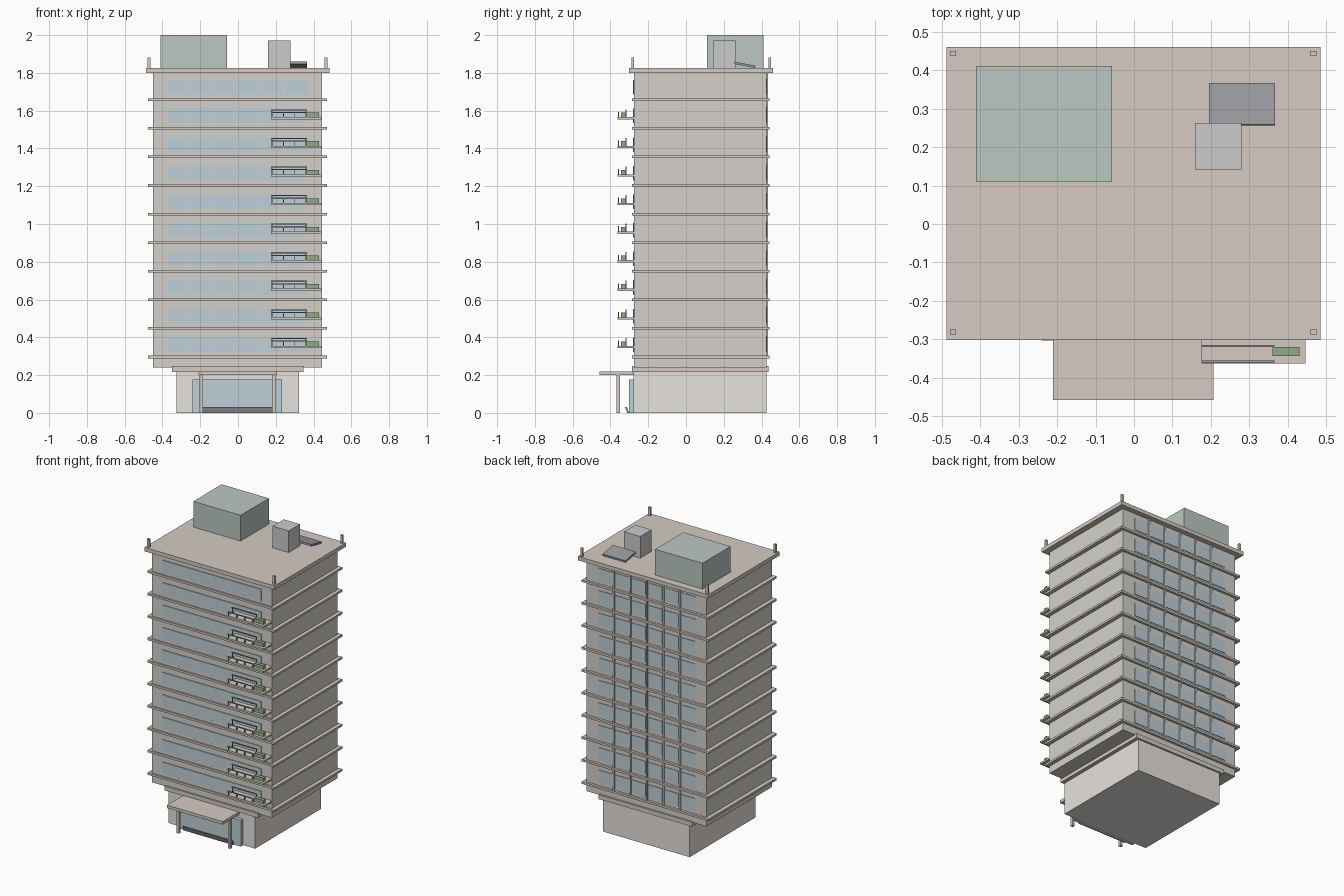
import bpy, bmesh
from mathutils import Matrix

if "Cube" in bpy.data.objects:
    bpy.data.objects.remove(bpy.data.objects["Cube"])


def material(name, rgb):
    m = bpy.data.materials.new(name)
    m.diffuse_color = (*rgb, 1)
    m.use_nodes = True
    m.node_tree.nodes["Principled BSDF"].inputs["Base Color"].default_value = m.diffuse_color
    return m


WALL = material("wall", (0.66, 0.64, 0.60))
BASE = material("base_stone", (0.80, 0.76, 0.72))
SLAB = material("slab_stone", (0.66, 0.60, 0.54))
GLASS = material("glass", (0.52, 0.63, 0.69))
GREEN = material("roof_room_green", (0.50, 0.58, 0.54))
PLANT = material("planting", (0.28, 0.42, 0.24))
GREY = material("light_grey", (0.68, 0.68, 0.68))
DARK = material("dark_metal", (0.32, 0.32, 0.35))


def parts(name, mat, boxes):
    """One object from axis boxes (x0, x1, y0, y1, z0, z1)."""
    bm = bmesh.new()
    for x0, x1, y0, y1, z0, z1 in boxes:
        bmesh.ops.create_cube(bm, size=1, matrix=Matrix.Translation(
            ((x0 + x1) / 2, (y0 + y1) / 2, (z0 + z1) / 2))
            @ Matrix.Diagonal((x1 - x0, y1 - y0, z1 - z0, 1)))
    me = bpy.data.meshes.new(name)
    bm.to_mesh(me)
    bm.free()
    ob = bpy.data.objects.new(name, me)
    bpy.context.collection.objects.link(ob)
    me.materials.append(mat)
    return ob


def side_profile(name, mat, x0, x1, pts):
    """Extrude a (y, z) profile from x0 to x1."""
    bm = bmesh.new()
    f = bm.faces.new([bm.verts.new((x0, y, z)) for y, z in pts])
    ext = bmesh.ops.extrude_face_region(bm, geom=[f])
    verts = [v for v in ext["geom"] if isinstance(v, bmesh.types.BMVert)]
    bmesh.ops.translate(bm, verts=verts, vec=(x1 - x0, 0, 0))
    bmesh.ops.recalc_face_normals(bm, faces=bm.faces)
    me = bpy.data.meshes.new(name)
    bm.to_mesh(me)
    bm.free()
    ob = bpy.data.objects.new(name, me)
    bpy.context.collection.objects.link(ob)
    me.materials.append(mat)


levels = [0.296 + 0.1513 * i for i in range(10)]

# Main masses
parts("ground_floor", BASE, [(-0.325, 0.322, -0.277, 0.425, 0, 0.217)])
parts("ground_floor_cap", SLAB, [(-0.35, 0.347, -0.285, 0.437, 0.217, 0.247)])
parts("tower", WALL, [(-0.45, 0.445, -0.274, 0.425, 0.24, 1.80)])
parts("floor_slabs", SLAB,
      [(-0.477, 0.47, -0.285, 0.441, z - 0.007, z + 0.007) for z in levels])
parts("roof_slab", SLAB, [(-0.487, 0.485, -0.302, 0.46, 1.80, 1.826)])

# Front glazing strips with slim mullions
parts("front_windows", GLASS,
      [(-0.37, 0.368, -0.279, -0.27, z + 0.027, z + 0.104) for z in levels])
parts("front_mullions", WALL,
      [(x - 0.003, x + 0.003, -0.281, -0.27, z + 0.027, z + 0.104)
       for z in levels for x in [-0.37 + 0.123 * k for k in range(1, 6)]])

# Six separate windows per floor at the back
parts("back_windows", GLASS,
      [(-0.37 + 0.124 * k, -0.268 + 0.124 * k, 0.42, 0.429, z + 0.027, z + 0.112)
       for z in levels for k in range(6)])
parts("back_fins", WALL,
      [(-0.262 + 0.124 * k, -0.252 + 0.124 * k, 0.42, 0.434, 0.30, 1.80)
       for k in range(5)])

# Balconies with rails, posts and planters
low = [z + 0.047 for z in levels[:9]]
parts("balcony_floors", SLAB,
      [(0.175, 0.445, -0.362, -0.27, z, z + 0.012) for z in low])
rails = []
for z in low:
    rails.append((0.175, 0.365, -0.361, -0.355, z + 0.034, z + 0.040))
    rails.append((0.175, 0.365, -0.320, -0.314, z + 0.048, z + 0.054))
    rails += [(x, x + 0.005, -0.360, -0.355, z + 0.01, z + 0.036)
              for x in (0.178, 0.238, 0.298, 0.358)]
    rails += [(x, x + 0.005, -0.319, -0.314, z + 0.01, z + 0.050)
              for x in (0.178, 0.358)]
parts("balcony_rails", DARK, rails)
parts("balcony_planters", PLANT,
      [(0.36, 0.43, -0.343, -0.32, z + 0.012, z + 0.036) for z in low])

# Entrance
parts("entrance_glass", GLASS, [(-0.24, 0.233, -0.303, -0.27, 0, 0.177)])
parts("entrance_canopy", SLAB, [(-0.21, 0.206, -0.457, -0.275, 0.20, 0.22)])
parts("canopy_columns", SLAB,
      [(x - 0.009, x + 0.009, -0.367, -0.349, 0, 0.203) for x in (-0.194, 0.190)])
side_profile("entrance_ramp", DARK, -0.19, 0.182,
             [(-0.322, 0.03), (-0.313, 0.03), (-0.302, 0.0), (-0.311, 0.0)])

# Rooftop
parts("roof_room", GREEN, [(-0.41, -0.057, 0.11, 0.41, 1.826, 2.0)])
parts("roof_unit", GREY, [(0.158, 0.279, 0.142, 0.262, 1.826, 1.972)])
side_profile("roof_panel", DARK, 0.195, 0.366,
             [(0.256, 1.847), (0.258, 1.859), (0.367, 1.838), (0.365, 1.826)])
parts("roof_corner_posts", SLAB,
      [(x - 0.008, x + 0.008, y - 0.007, y + 0.007, 1.826, 1.882)
       for x in (-0.470, 0.466) for y in (-0.281, 0.443)])
